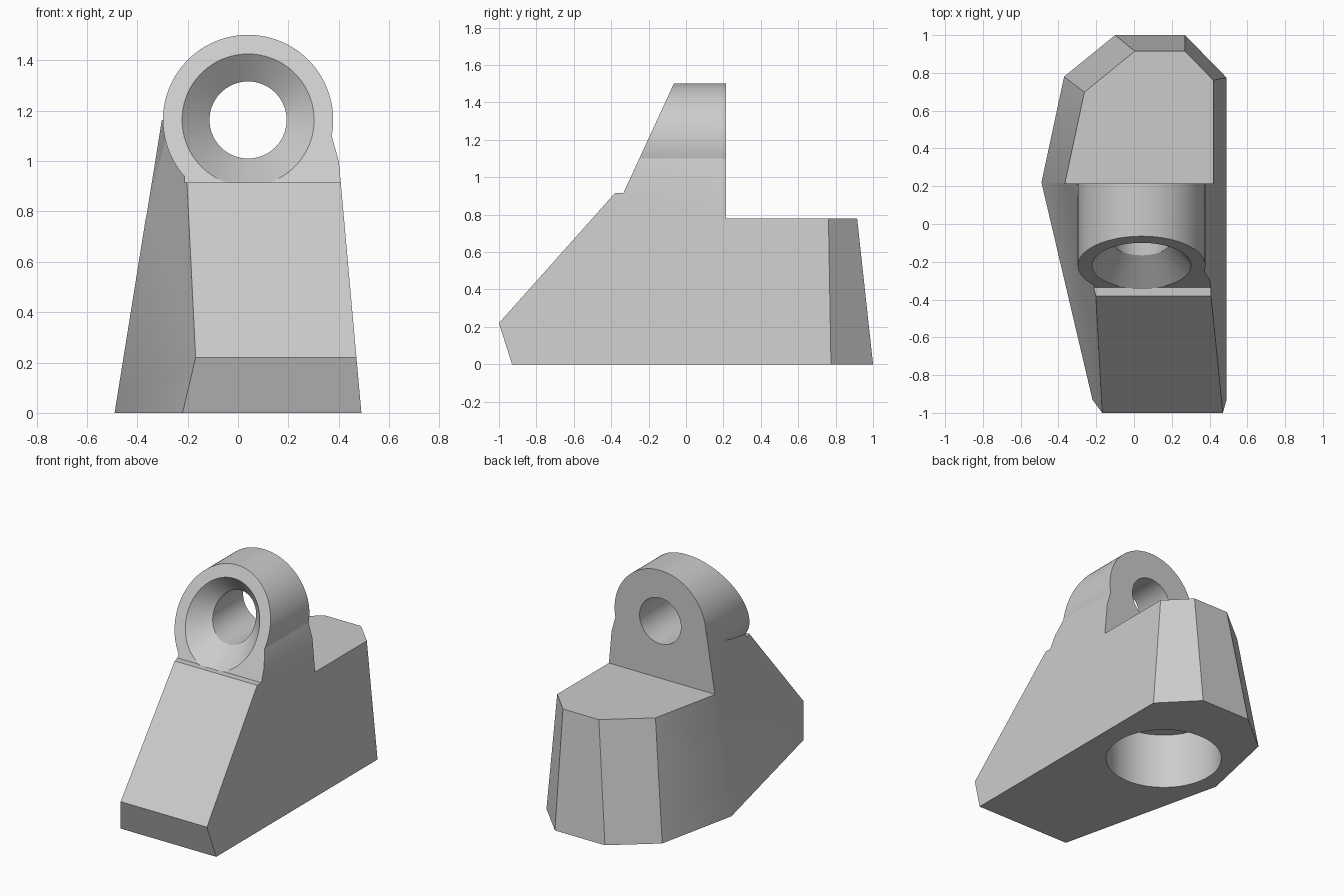
import bpy, bmesh
from math import cos, sin, tau, radians
from mathutils import Vector, Matrix

if "Cube" in bpy.data.objects:
    bpy.data.objects.remove(bpy.data.objects["Cube"])

grey = bpy.data.materials.new("plain_grey")
grey.use_nodes = True
colour = (0.6, 0.6, 0.6, 1)
grey.diffuse_color = colour
grey.node_tree.nodes["Principled BSDF"].inputs["Base Color"].default_value = colour

AXIS_X, AXIS_Z = 0.04, 1.163
BACK, DECK, LEDGE = 0.215, 0.78, 0.915


def finish(bm, name):
    bmesh.ops.recalc_face_normals(bm, faces=bm.faces)
    mesh = bpy.data.meshes.new(name)
    bm.to_mesh(mesh)
    bm.free()
    mesh.materials.append(grey)
    obj = bpy.data.objects.new(name, mesh)
    bpy.context.collection.objects.link(obj)
    return obj


def prism(name, outline):
    """Extrude a side outline of (y, z) points across the full width."""
    bm = bmesh.new()
    face = bm.faces.new([bm.verts.new((-1, y, z)) for y, z in outline])
    side = bmesh.ops.extrude_face_region(bm, geom=[face])["geom"]
    verts = [v for v in side if isinstance(v, bmesh.types.BMVert)]
    bmesh.ops.translate(bm, verts=verts, vec=(2, 0, 0))
    return finish(bm, name)


def tube(name, rings, segments=96):
    """Closed round solid along y from (y, radius, shear) rings."""
    bm = bmesh.new()
    loops = []
    for y, r, shear in rings:
        loops.append([bm.verts.new((AXIS_X + r * cos(a), y + shear * r * sin(a), AXIS_Z + r * sin(a)))
                      for a in (tau * i / segments for i in range(segments))])
    for a, b in zip(loops, loops[1:]):
        for i in range(segments):
            j = (i + 1) % segments
            bm.faces.new((a[i], a[j], b[j], b[i]))
    bm.faces.new(loops[0])
    bm.faces.new(loops[-1])
    return finish(bm, name)


def combine(target, tool, operation):
    mod = target.modifiers.new(tool.name, "BOOLEAN")
    mod.operation, mod.solver, mod.object = operation, "EXACT", tool
    with bpy.context.temp_override(object=target, active_object=target):
        bpy.ops.object.modifier_apply(modifier=mod.name)
    bpy.data.objects.remove(tool)


# Tapered body: a block trimmed by slanted planes, each through three points
bm = bmesh.new()
bmesh.ops.create_cube(bm, size=2, matrix=Matrix.Translation((0, 0, AXIS_Z / 2))
                      @ Matrix.Diagonal((1, 1.2, AXIS_Z / 2, 1)))
planes = [
    ((-0.49, 0.22, 0), (-0.22, -0.93, 0), (-0.365, 0.22, DECK)),
    ((-0.49, 0.22, 0), (-0.37, 0.78, 0), (-0.365, 0.22, DECK)),
    ((-0.37, 0.78, 0), (-0.10, 1, 0), (-0.26, 0.70, DECK)),
    ((-0.10, 1, 0), (0.27, 1, 0), (0.27, 0.915, DECK)),
    ((0.27, 1, 0), (0.49, 0.775, 0), (0.27, 0.915, DECK)),
    ((0.49, 0.78, 0), (0.49, -0.93, 0), (0.42, 0.22, DECK)),
    ((0.40, 0, 1), (0.40, 1, 1), (0.372, 0, 1.1)),
    ((0, -0.93, 0), (1, -0.93, 0), (0, -1, 0.22)),
]
for a, b, c in planes:
    a, b, c = Vector(a), Vector(b), Vector(c)
    normal = (b - a).cross(c - a)
    if normal.dot(Vector((0, 0, 0.3)) - a) > 0:
        normal.negate()
    cut = bmesh.ops.bisect_plane(bm, geom=bm.verts[:] + bm.edges[:] + bm.faces[:],
                                 plane_co=a, plane_no=normal, clear_outer=True)
    edges = [e for e in cut["geom_cut"] if isinstance(e, bmesh.types.BMEdge)]
    bmesh.ops.contextual_create(bm, geom=edges)
body = finish(bm, "mount_body")

# Round lug, then the slanted front with its ledge, and the rear deck
combine(body, tube("lug", [(-0.38, 0.338, 0), (0.4, 0.338, 0)]), "UNION")
front = [(-1.2, -0.004), (-0.38, LEDGE), (-0.335, LEDGE), (0, 1.641), (-1.6, 1.641), (-1.6, 0)]
combine(body, prism("front_cutter", front), "DIFFERENCE")
rear = [(BACK, DECK), (1.6, DECK), (1.6, 1.7), (BACK, 1.7)]
combine(body, prism("rear_cutter", rear), "DIFFERENCE")

# Through bore with a flared mouth parallel to the slanted front
slope = 0.4615
bore = [(-0.225, 0.266, slope), (-0.095, 0.153, slope), (0.5, 0.153, 0)]
combine(body, tube("bore_cutter", bore), "DIFFERENCE")

# Blind round socket underneath
bm = bmesh.new()
bmesh.ops.create_cone(bm, cap_ends=True, segments=96, radius1=0.363, radius2=0.363, depth=0.76,
                      matrix=Matrix.Translation((-0.01, 0.28, 0)))
combine(body, finish(bm, "socket_cutter"), "DIFFERENCE")

bpy.ops.object.select_all(action="DESELECT")
body.select_set(True)
bpy.context.view_layer.objects.active = body
bpy.ops.object.shade_smooth_by_angle(angle=radians(25))
